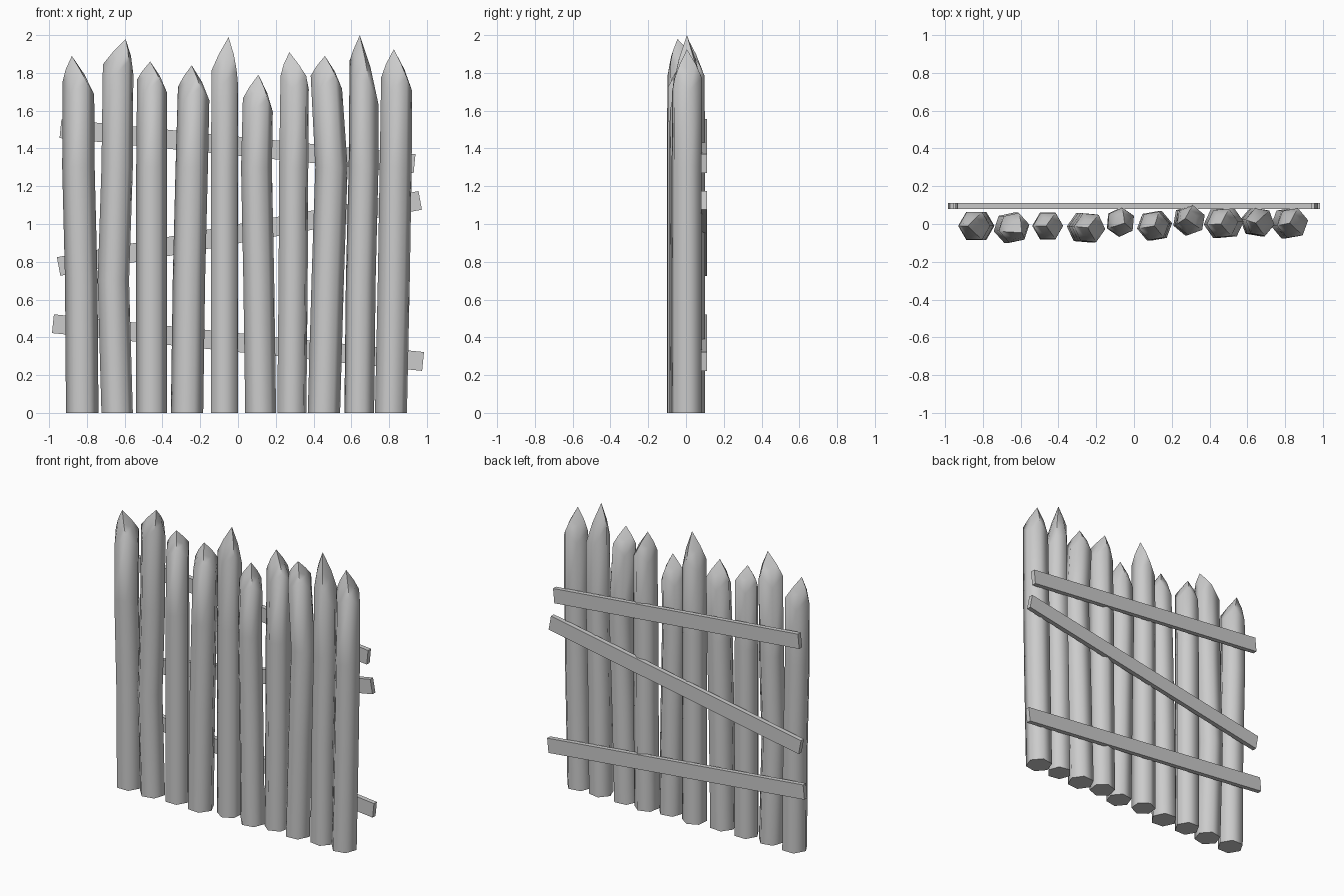
import bpy
import bmesh
from math import cos, sin, pi, radians, atan2
from mathutils import Vector

default = bpy.data.objects.get("Cube")
if default:
    bpy.data.objects.remove(default, do_unlink=True)

wood = bpy.data.materials.new("pale grey wood")
wood.use_nodes = True
grey = (0.6, 0.6, 0.6, 1)
wood.diffuse_color = grey
wood.node_tree.nodes["Principled BSDF"].inputs["Base Color"].default_value = grey

SIDES = 6


def make_object(name, bm):
    bmesh.ops.recalc_face_normals(bm, faces=bm.faces)
    mesh = bpy.data.meshes.new(name)
    bm.to_mesh(mesh)
    bm.free()
    mesh.materials.append(wood)
    obj = bpy.data.objects.new(name, mesh)
    bpy.context.collection.objects.link(obj)
    return obj


def add_ring(bm, centre, radius, turn, height_rule=lambda i, a: 0):
    """One hexagonal ring; height_rule raises or lowers single corners."""
    ring = []
    for i in range(SIDES):
        a = 2 * pi * i / SIDES + radians(turn)
        offset = Vector((radius * cos(a), radius * sin(a), height_rule(i, a)))
        ring.append(bm.verts.new(centre + offset))
    return ring


def bridge(bm, lower, upper):
    for i in range(SIDES):
        j = (i + 1) % SIDES
        bm.faces.new((lower[i], lower[j], upper[j], upper[i]))


def make_post(name, bends, y, radius, turn, shoulder, tilt, tip):
    """A bent hexagonal trunk, carved to a crooked point."""
    bm = bmesh.new()
    heights = (0, 0.7, 1.3)
    rings = [add_ring(bm, Vector((x, y, z)), radius, turn)
             for x, z in zip(bends, heights)]

    # Uneven shoulder where the carving starts
    def carve(i, a):
        return (0.035 if i % 2 else -0.035) + tilt * cos(a)

    top = Vector((bends[-1], y, shoulder))
    rings.append(add_ring(bm, top, radius * 0.97, turn, carve))

    # Slightly swollen point
    apex = Vector(tip)
    middle = top.lerp(apex, 0.5)
    rings.append(add_ring(bm, middle, radius * 0.58, turn,
                          lambda i, a: carve(i, a) * 0.4))
    for lower, upper in zip(rings, rings[1:]):
        bridge(bm, lower, upper)
    bm.faces.new(rings[0])
    point = bm.verts.new(apex)
    for i in range(SIDES):
        bm.faces.new((rings[-1][i], rings[-1][(i + 1) % SIDES], point))
    return make_object(name, bm)


def make_rail(name, start, end):
    """A flat board nailed across the back, from start to end in x and z."""
    a, b = Vector(start), Vector(end)
    bm = bmesh.new()
    bmesh.ops.create_cube(bm, size=1)
    bmesh.ops.scale(bm, vec=((b - a).length, 0.032, 0.1), verts=bm.verts)
    obj = make_object(name, bm)
    mid = (a + b) / 2
    obj.location = (mid.x, 0.096, mid.y)
    obj.rotation_euler.y = -atan2(b.y - a.y, b.x - a.x)
    return obj


# Each post: x bends, y, radius, turn, shoulder height, shoulder tilt, tip
posts = [
    ((-.825, -.83, -.845, -.845), -.01, .086, 0, 1.72, 0, (-.88, -.01, 1.89)),
    ((-.64, -.66, -.64, -.635), -.02, .085, 12, 1.82, .01, (-.595, -.045, 1.98)),
    ((-.457, -.457, -.457, -.455), -.01, .082, 0, 1.73, 0, (-.465, -.01, 1.86)),
    ((-.27, -.26, -.245, -.235), -.02, .086, -5, 1.69, 0, (-.245, -.02, 1.84)),
    ((-.072, -.072, -.072, -.07), .01, .079, 25, 1.78, 0, (-.05, .005, 1.99)),
    ((.12, .11, .098, .105), -.01, .083, 10, 1.63, 0, (.108, -.01, 1.79)),
    ((.285, .292, .295, .3), .02, .082, 20, 1.75, 0, (.272, .03, 1.91)),
    ((.455, .475, .495, .468), .005, .086, 5, 1.75, 0, (.46, .0, 1.89)),
    ((.642, .65, .665, .667), .01, .08, -10, 1.75, -.08, (.645, .005, 2)),
    ((.81, .825, .835, .84), .005, .086, 10, 1.74, 0, (.825, .005, 1.925)),
]
bpy.ops.object.select_all(action="DESELECT")
for number, spec in enumerate(posts, 1):
    post = make_post(f"post_{number}", *spec)
    post.select_set(True)
    bpy.context.view_layer.objects.active = post

# Round the trunks but keep the sawn base crisp
bpy.ops.object.shade_smooth_by_angle(angle=radians(65))

make_rail("upper_rail", (-.94, 1.505), (.935, 1.32))
make_rail("diagonal_rail", (-.95, .775), (.965, 1.125))
make_rail("lower_rail", (-.98, .472), (.98, .272))
